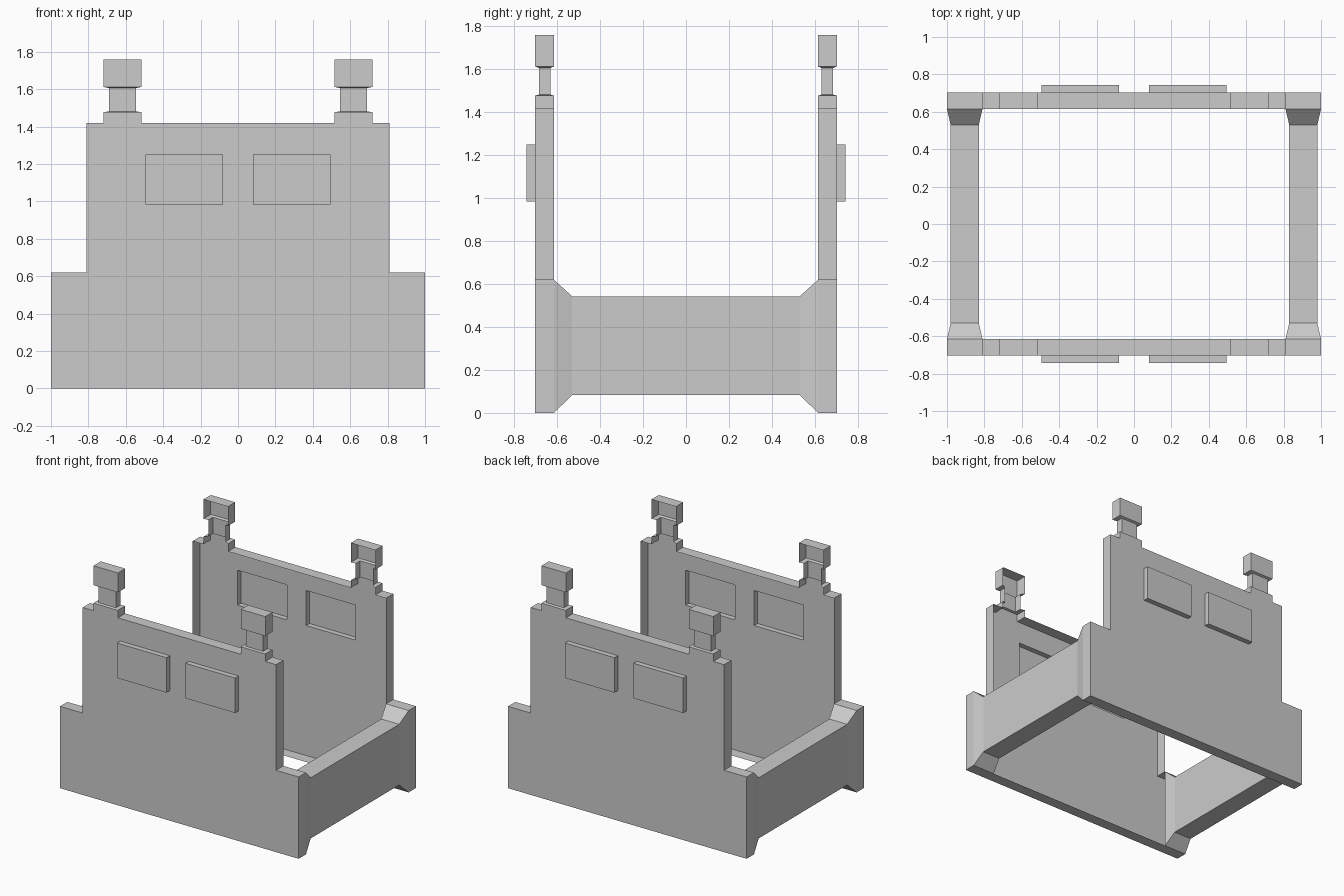
import bpy, bmesh, math

if "Cube" in bpy.data.objects:
    bpy.data.objects.remove(bpy.data.objects["Cube"])

grey = bpy.data.materials.new("plain grey")
grey.use_nodes = True
colour = (0.6, 0.6, 0.6, 1)
grey.diffuse_color = colour
grey.node_tree.nodes["Principled BSDF"].inputs["Base Color"].default_value = colour

OUT, IN = 0.702, 0.615         # outer face and inner rim of the end panels
STEP, TOP, BUMP = 0.62, 1.42, 1.477
POST_X, POST_W = 0.6175, 0.1025
WIN_X, WIN_Z = (0.08, 0.495), (0.985, 1.25)


def finish(bm, name, turned=False):
    mesh = bpy.data.meshes.new(name)
    bm.to_mesh(mesh)
    bm.free()
    mesh.materials.append(grey)
    obj = bpy.data.objects.new(name, mesh)
    bpy.context.scene.collection.objects.link(obj)
    if turned:
        obj.rotation_euler.z = math.pi


def panel(name, turned):
    # stepped silhouette, mirrored left to right, as a shell open on the inside
    a, b = POST_X + POST_W, POST_X - POST_W
    half = [(1, 0), (1, STEP), (0.81, STEP), (0.81, TOP),
            (a, TOP), (a, BUMP), (b, BUMP), (b, TOP)]
    outline = half + [(-x, z) for x, z in reversed(half)]
    bm = bmesh.new()
    outer = [bm.verts.new((x, -OUT, z)) for x, z in outline]
    inner = [bm.verts.new((x, -IN, z)) for x, z in outline]
    bm.faces.new(outer)
    for i in range(len(outline)):
        j = (i + 1) % len(outline)
        if not outline[i][1] == outline[j][1] == BUMP:
            bm.faces.new((outer[j], outer[i], inner[i], inner[j]))

    # cut the window rectangles into the outer face
    for z in WIN_Z:
        bmesh.ops.bisect_plane(bm, geom=bm.verts[:] + bm.edges[:] + bm.faces[:],
                               plane_co=(0, 0, z), plane_no=(0, 0, 1))
    bm.normal_update()
    for x in [s * w for s in (-1, 1) for w in WIN_X]:
        geom = set()
        for f in bm.faces:
            if (WIN_Z[0] < f.calc_center_median().z < WIN_Z[1]
                    and abs(f.normal.y) > 0.9):
                geom.update([f], f.edges, f.verts)
        bmesh.ops.bisect_plane(bm, geom=list(geom), plane_co=(x, 0, 0),
                               plane_no=(1, 0, 0))
        bm.normal_update()

    # push the hollow windows outward
    windows = []
    for f in bm.faces:
        c = f.calc_center_median()
        if (abs(f.normal.y) > 0.9 and WIN_X[0] < abs(c.x) < WIN_X[1]
                and WIN_Z[0] < c.z < WIN_Z[1]):
            windows.append(f)
    res = bmesh.ops.extrude_discrete_faces(bm, faces=windows)
    moved = {v for f in res["faces"] for v in f.verts}
    bmesh.ops.translate(bm, verts=list(moved), vec=(0, -0.04, 0))

    # posts: U-shaped sections for ledge, neck and capped head
    wide, neck = (POST_W, OUT, IN), (0.0725, 0.685, 0.63)
    levels = [(BUMP, wide), (1.482, neck), (1.606, neck),
              (1.613, wide), (1.76, wide)]
    for cx in (-POST_X, POST_X):
        rings = [[bm.verts.new((cx + x, -y, z)) for x, y in
                  ((-w, yi), (-w, yo), (w, yo), (w, yi))]
                 for z, (w, yo, yi) in levels]
        for lo, hi in zip(rings, rings[1:]):
            for i in range(3):
                bm.faces.new((lo[i], lo[i + 1], hi[i + 1], hi[i]))
        bm.faces.new(rings[-1])
    bmesh.ops.remove_doubles(bm, verts=bm.verts[:], dist=0.0005)
    finish(bm, name, turned)


def side_rail(name, s):
    # rail that flares out to meet the rim of each end panel
    big, small = (0.81, 1.0, 0, STEP), (0.83, 0.98, 0.083, 0.543)
    bm = bmesh.new()
    rings = []
    for y, (x0, x1, z0, z1) in ((-IN, big), (-0.53, small), (0.53, small), (IN, big)):
        rings.append([bm.verts.new((s * x, y, z)) for x, z in
                      ((x0, z0), (x1, z0), (x1, z1), (x0, z1))])
    for a, b in zip(rings, rings[1:]):
        for i in range(4):
            j = (i + 1) % 4
            bm.faces.new((a[i], a[j], b[j], b[i]))
    bmesh.ops.recalc_face_normals(bm, faces=bm.faces[:])
    finish(bm, name)


panel("front_panel", False)
panel("back_panel", True)
side_rail("left_rail", 1)
side_rail("right_rail", -1)
